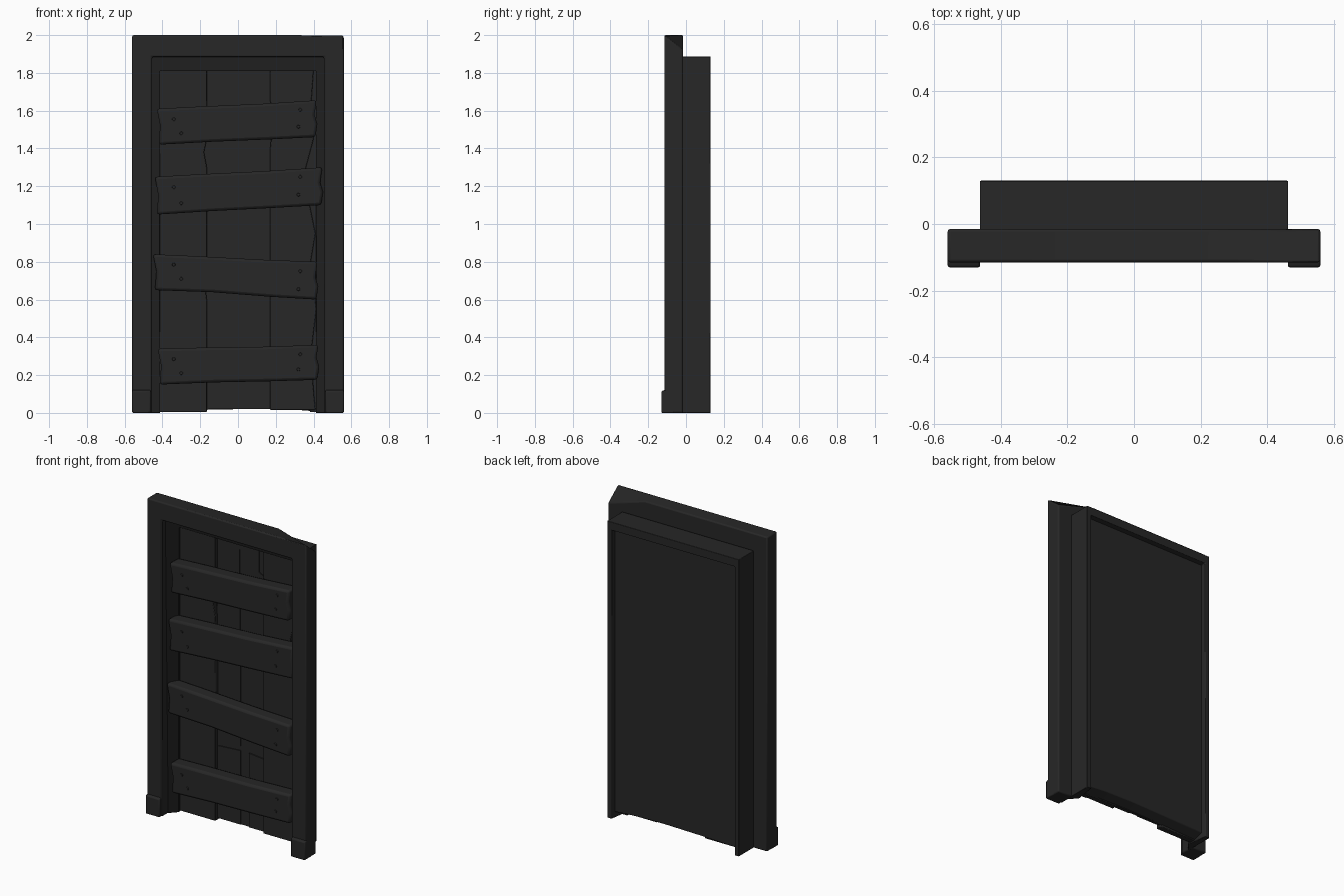
import bpy, bmesh, math
from mathutils import Matrix

if "Cube" in bpy.data.objects:
    bpy.data.objects.remove(bpy.data.objects["Cube"])

mat = bpy.data.materials.new("charcoal")
mat.diffuse_color = (0.02, 0.02, 0.02, 1)
mat.use_nodes = True
mat.node_tree.nodes["Principled BSDF"].inputs["Base Color"].default_value = mat.diffuse_color


def finish(name, bm, bevel=0.0):
    bmesh.ops.recalc_face_normals(bm, faces=bm.faces)
    me = bpy.data.meshes.new(name)
    bm.to_mesh(me)
    bm.free()
    me.materials.append(mat)
    ob = bpy.data.objects.new(name, me)
    bpy.context.collection.objects.link(ob)
    if bevel:
        m = ob.modifiers.new("Bevel", "BEVEL")
        m.width, m.segments, m.limit_method = bevel, 2, 'ANGLE'
    bpy.context.view_layer.objects.active = ob
    ob.select_set(True)
    bpy.ops.object.shade_smooth_by_angle(angle=math.radians(50))
    ob.select_set(False)
    return ob


def slab(name, outline, y0, y1, bevel=0.0):
    """Extrude an (x, z) outline from y0 to y1."""
    bm = bmesh.new()
    f = bm.faces.new([bm.verts.new((x, y0, z)) for x, z in outline])
    r = bmesh.ops.extrude_face_region(bm, geom=[f])
    for v in r["geom"]:
        if isinstance(v, bmesh.types.BMVert):
            v.co.y = y1
    return finish(name, bm, bevel)


def box(name, x0, x1, y0, y1, z0, z1, bevel=0.0):
    return slab(name, [(x0, z0), (x1, z0), (x1, z1), (x0, z1)], y0, y1, bevel)


# Outer frame: one arch with a worn rear corner at the top right
frame = slab("outer_frame", [(-.56, 0), (-.455, 0), (-.455, 1.885), (.455, 1.885), (.455, 0),
                             (.56, 0), (.56, 2), (.3, 2), (-.56, 2)], -.115, -.015, .008)
for v in frame.data.vertices:
    if v.co.y > -.05 and v.co.x > .5 and v.co.z > 1.9:
        v.co.z = 1.92

for s, side in ((-1, "left"), (1, "right")):
    # Foot blocks, leaning back towards the post
    foot = box(side + "_foot", *sorted((s * .462, s * .56)), -.13, -.06, 0, .14, .006)
    for v in foot.data.vertices:
        if v.co.y < -.1 and v.co.z > .1:
            v.co.z = .115

# Deep jamb box behind the frame: one arch whose front slopes inwards from the frame
jamb = slab("jamb_box", [(-.463, 0), (-.412, 0), (-.412, 1.81), (.412, 1.81), (.412, 0),
                         (.463, 0), (.463, 1.887), (-.463, 1.887)], -.015, .13, .003)
for v in jamb.data.vertices:
    outer = abs(v.co.x) > .44
    if v.co.y < 0:
        v.co.y = (-.085 if v.co.z > 1.8 else -.06) if outer else -.005
    elif not outer:  # rear rim is thinner
        v.co.x *= 1.05
        v.co.z += .025 if v.co.z > 1 else 0

# Backing panel, slightly recessed at the rear, bottom rising towards the back
panel = slab("back_panel", [(-.44, .005), (-.16, .015), (.1, .02), (.3, .015), (.44, .005),
                            (.44, 1.84), (-.44, 1.84)], .038, .1, .004)
for v in panel.data.vertices:
    if v.co.y > .09 and v.co.z < 1:
        v.co.z += .03

# Upright planks with uneven edges
slab("left_plank", [(-.42, .005), (-.165, .005), (-.165, .6), (-.175, .68), (-.163, .8),
                    (-.165, 1.3), (-.18, 1.38), (-.165, 1.45), (-.165, 1.815), (-.42, 1.815)],
     .008, .048, .004)
slab("right_plank", [(.17, .015), (.41, .015), (.385, .3), (.415, .55), (.385, .8), (.41, .95),
                     (.38, 1.1), (.36, 1.3), (.4, 1.45), (.385, 1.6), (.4, 1.815),
                     (.17, 1.815), (.17, 1.66), (.18, 1.5), (.17, 1.4)], .01, .048, .004)
slab("right_edge_strip", [(.38, .005), (.43, .005), (.43, 1.815), (.39, 1.815), (.35, 1.3),
                          (.37, .8)], .02, .048)
# Middle planks, split into broken pieces
slab("middle_plank_base", [(-.17, .02), (.18, .02), (.18, 1.815), (-.17, 1.815)], .031, .048)
slab("middle_plank_left", [(-.155, .02), (.0, .02), (0, .49), (-.155, .48)], .026, .048)
slab("middle_plank_right", [(.06, .02), (.165, .02), (.165, .48), (.06, .49)], .024, .048)
slab("middle_plank_upper_left", [(-.155, .51), (0, .52), (.0, .9), (-.01, 1.82), (-.155, 1.82)],
     .027, .048)
slab("middle_plank_upper_right", [(.01, .52), (.165, .51), (.165, 1.64), (.13, 1.66), (.13, 1.82),
                                  (-.005, 1.82)], .025, .048)

# Crooked cross boards: x left/right, z bottom/top at left, then at right
boards = [(-.43, .42, 1.42, 1.61, 1.46, 1.655), (-.44, .45, 1.05, 1.25, 1.10, 1.30),
          (-.45, .425, .65, .84, .60, .80), (-.425, .43, .15, .34, .175, .36)]
for i, (xl, xr, a, b, c, d) in enumerate(boards):
    slab(f"cross_board_{i + 1}", [
        (xl + .01, a), (xl * .3, a * .7 + c * .3 + .004), (xr * .4, a * .3 + c * .7), (xr - .01, c),
        (xr, c + .07), (xr - .015, c + .12), (xr - .004, d), (xr * .3, b * .35 + d * .65 - .003),
        (xl * .5, b * .75 + d * .25), (xl, b), (xl + .018, a + .1)], -.08, .01, .014)
    # Nail heads near both ends
    bm = bmesh.new()
    for x, z in ((-.3, a + .06), (-.34, b - .055), (.32, c + .055), (.33, d - .05)):
        bmesh.ops.create_cone(bm, cap_ends=True, segments=8, radius1=.011, radius2=.008, depth=.012,
                              matrix=Matrix.Translation((x, -.08, z)) @ Matrix.Rotation(math.pi / 2, 4, 'X'))
    finish(f"nails_{i + 1}", bm)
